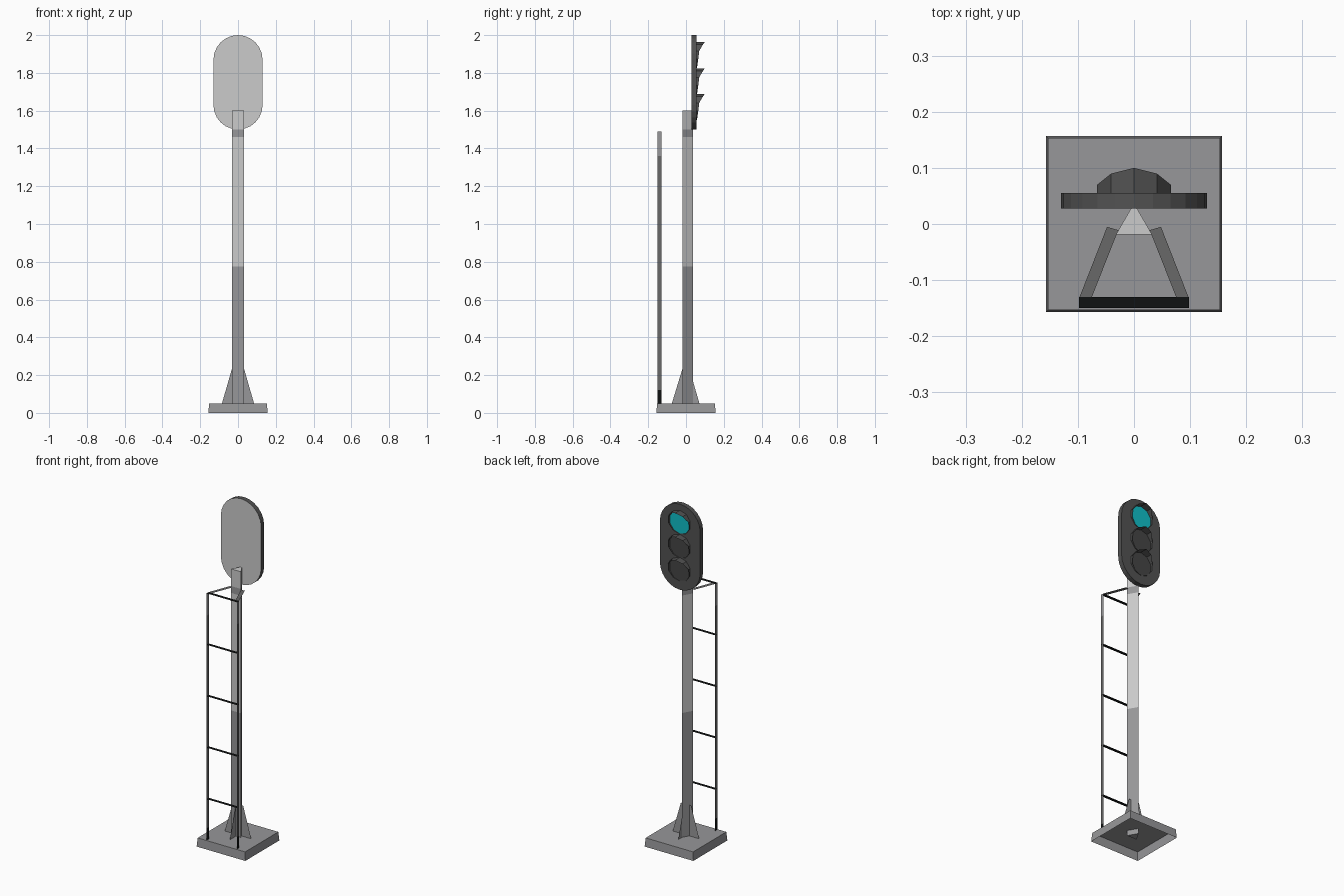
import bpy, bmesh, math

if "Cube" in bpy.data.objects:
    bpy.data.objects.remove(bpy.data.objects["Cube"])


def mat(name, *rgb):
    m = bpy.data.materials.new(name)
    m.diffuse_color = (*rgb, 1)
    m.use_nodes = True
    m.node_tree.nodes["Principled BSDF"].inputs["Base Color"].default_value = m.diffuse_color
    return m


LIGHT = mat("light_grey", .60, .60, .60)
MID = mat("mid_grey", .31, .31, .32)
STEEL = mat("steel_grey", .14, .14, .14)
DARK = mat("dark_grey", .085, .085, .085)
OFF = mat("unlit_lens", .06, .06, .06)
TEAL = mat("lit_lens", .005, .52, .58)
BLACK = mat("black", .005, .006, .006)


def build(name, verts, faces, mats, rule=None, recalc=True):
    """Mesh object; rule(face) picks the material index."""
    me = bpy.data.meshes.new(name)
    me.from_pydata(verts, [], faces)
    bm = bmesh.new()
    bm.from_mesh(me)
    if recalc:
        bmesh.ops.recalc_face_normals(bm, faces=bm.faces)
    bm.normal_update()
    if rule:
        for f in bm.faces:
            f.material_index = rule(f)
    bm.to_mesh(me)
    bm.free()
    for m in mats:
        me.materials.append(m)
    ob = bpy.data.objects.new(name, me)
    bpy.context.collection.objects.link(ob)
    return ob


def rings(name, loops, mats, rule=None, caps=(True, True)):
    """Skin a list of equal-length closed loops."""
    n = len(loops[0])
    verts = [v for l in loops for v in l]
    faces = [(k * n + i, k * n + (i + 1) % n, (k + 1) * n + (i + 1) % n, (k + 1) * n + i)
             for k in range(len(loops) - 1) for i in range(n)]
    if caps[0]:
        faces.append(tuple(range(n))[::-1])
    if caps[1]:
        faces.append(tuple(range(len(verts) - n, len(verts))))
    return build(name, verts, faces, mats, rule)


def square(h, z):
    return [(-h, -h, z), (h, -h, z), (h, h, z), (-h, h, z)]


# Base: shallow tapered tray, open underneath
rings("base", [square(.157, 0), square(.153, .05)], [MID], caps=(False, True))

# Pole: three-sided post with coloured bands
tri = [(.037 * math.cos(math.radians(a)), .037 * math.sin(math.radians(a))) for a in (90, 210, 330)]
levels = (.02, .775, 1.46, 1.5, 1.6)


def band(f):
    z = f.calc_center_median().z
    return 1 if .775 < z < 1.46 or z > 1.5 else 0


rings("pole", [[(x, y, z) for x, y in tri] for z in levels], [MID, LIGHT], band)

# Crossed gusset plates at the foot
prof = [(-.085, .05), (.085, .05), (.033, .23), (-.033, .23)]
build("gusset_wide", [(x, 0, z) for x, z in prof], [(0, 1, 2, 3)], [MID])
prof = [(-.075, .05), (.071, .05), (.019, .23), (-.02, .23)]
build("gusset_deep", [(0, y, z) for y, z in prof], [(0, 1, 2, 3)], [MID])

# Signal head: rounded plate with a light back
R, N = .13, 12
outline = [(R * math.cos(math.pi * i / N), 1.87 + R * math.sin(math.pi * i / N)) for i in range(N + 1)]
outline += [(-x, 3.5 - z) for x, z in outline]
rings("signal_head", [[(x, y, z) for x, z in outline] for y in (.028, .055)], [DARK, LIGHT],
      lambda f: 1 if f.normal.y < -.9 else 0)

# Three lenses, each with a sloping hood
reach = (.1, .09, .07, .065, .06, .057)
for k, cz in enumerate((1.895, 1.755, 1.62)):
    circ = [(.069 * math.sin(math.tau * i / 10), cz + .069 * math.cos(math.tau * i / 10)) for i in range(10)]
    rings("hood_%d" % (k + 1),
          [[(x, .053, z) for x, z in circ],
           [(x, reach[min(i, 10 - i)], z) for i, (x, z) in enumerate(circ)]],
          [DARK], caps=(False, False))
    build("lens_%d" % (k + 1),
          [(x * .96, .0565, cz + (z - cz) * .96) for x, z in circ],
          [tuple(range(10))], [TEAL if k == 0 else OFF], recalc=False)

# Ladder: thin flat rails, rungs and top struts
for s, side in ((-1, "left"), (1, "right")):
    cuts = (.05, .12, 1.36, 1.49)
    verts = [(s * .097, y, z) for z in cuts for y in (-.15, -.13)]
    build("ladder_rail_" + side, verts, [(2 * i, 2 * i + 1, 2 * i + 3, 2 * i + 2) for i in range(3)],
          [BLACK, STEEL, MID],
          lambda f: 0 if f.calc_center_median().z < .12 else (2 if f.calc_center_median().z > 1.36 else 1))
    strut = [(s * .097, -.13), (s * .075, -.13), (s * .028, -.011), (s * .048, -.005)]
    build("ladder_strut_" + side, [(x, y, 1.49) for x, y in strut],
          [(0, 1, 2, 3) if s < 0 else (3, 2, 1, 0)], [STEEL], recalc=False)
for i in range(5):
    z = 1.49 - .3 * i
    build("ladder_rung_%d" % (i + 1),
          [(-.098, -.15, z), (.098, -.15, z), (.098, -.13, z), (-.098, -.13, z)],
          [(0, 1, 2, 3)], [BLACK], recalc=False)
